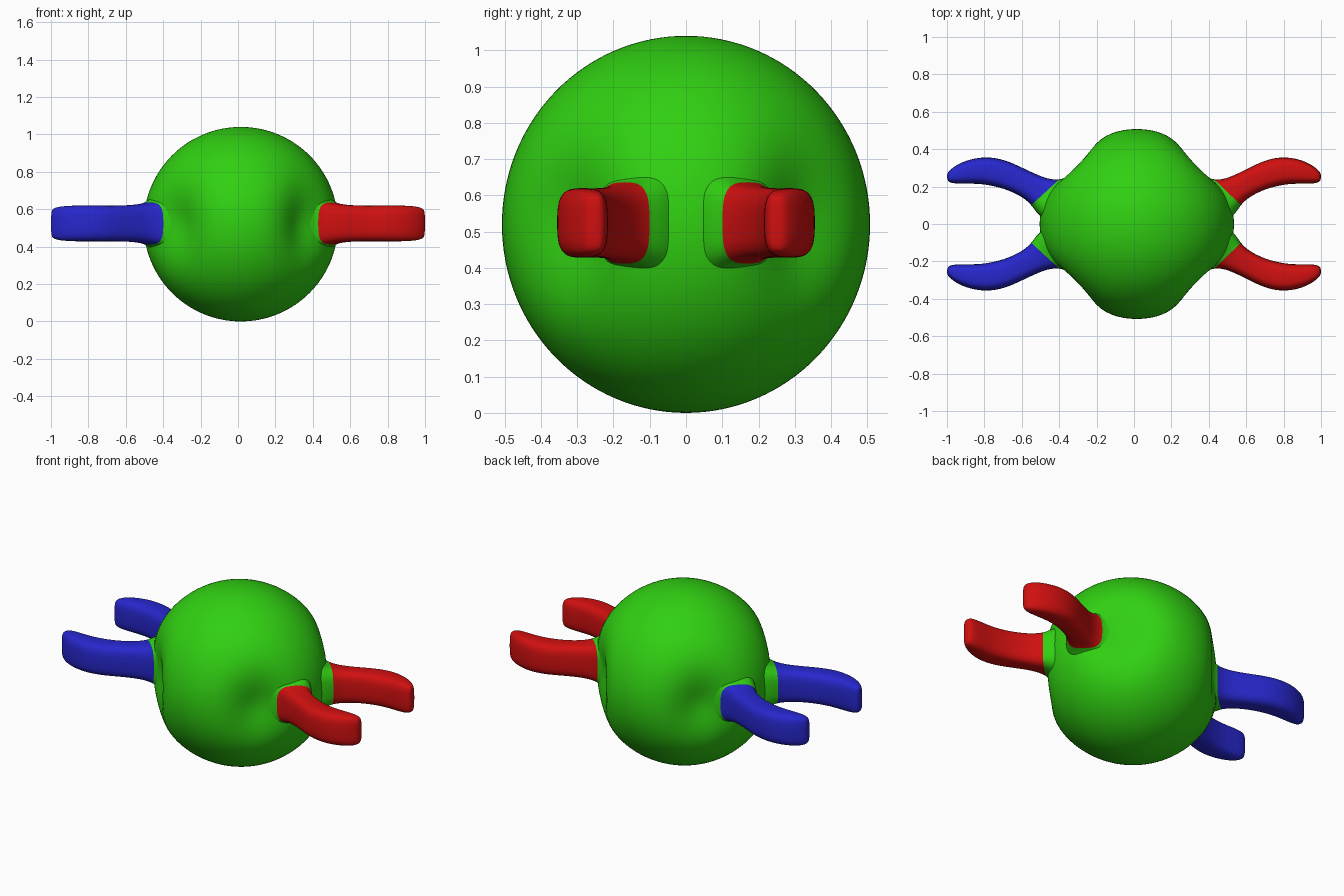
import bpy, bmesh
from math import sin, cos, pi, exp, atan2, asin, degrees, copysign
from mathutils import Vector

cube = bpy.data.objects.get("Cube")
if cube:
    bpy.data.objects.remove(cube)


def make_material(name, rgb):
    mat = bpy.data.materials.new(name)
    mat.use_nodes = True
    color = (*rgb, 1)
    mat.diffuse_color = color
    mat.node_tree.nodes["Principled BSDF"].inputs["Base Color"].default_value = color
    return mat


green = make_material("green", (0.03, 0.63, 0.006))
red = make_material("red", (0.63, 0.005, 0.005))
blue = make_material("blue", (0.02, 0.02, 0.61))

CENTER = Vector((0.015, 0, 0.52))


def finish(name, bm, materials):
    bmesh.ops.recalc_face_normals(bm, faces=bm.faces)
    for f in bm.faces:
        f.smooth = True
    mesh = bpy.data.meshes.new(name)
    bm.to_mesh(mesh)
    bm.free()
    obj = bpy.data.objects.new(name, mesh)
    bpy.context.collection.objects.link(obj)
    obj.location = CENTER
    for m in materials:
        mesh.materials.append(m)
    return obj


# Round body, pinched in beside the root of each limb
bm = bmesh.new()
bmesh.ops.create_uvsphere(bm, u_segments=96, v_segments=64, radius=1)
for v in bm.verts:
    azimuth = degrees(atan2(abs(v.co.y), abs(v.co.x)))
    latitude = degrees(asin(max(-1, min(1, v.co.z))))
    dent = 0.085 * exp(-((azimuth - 44) / 19) ** 2 - (latitude / 23) ** 2)
    v.co = Vector((v.co.x * 0.52, v.co.y * 0.508, v.co.z * 0.52)) - v.co * dent
finish("body", bm, [green])

# Limb sections: outer edge x, y, inner edge x, y, half height
SECTIONS = [
    (0.33, 0.27, 0.49, 0.02, 0.155),
    (0.38, 0.248, 0.535, 0.065, 0.126),
    (0.41, 0.238, 0.555, 0.10, 0.112),
    (0.46, 0.238, 0.59, 0.135, 0.104),
    (0.52, 0.26, 0.64, 0.165, 0.098),
    (0.60, 0.30, 0.70, 0.19, 0.096),
    (0.69, 0.345, 0.76, 0.205, 0.096),
    (0.785, 0.361, 0.82, 0.215, 0.097),
    (0.87, 0.347, 0.88, 0.215, 0.096),
    (0.935, 0.318, 0.94, 0.215, 0.092),
    (0.975, 0.285, 0.972, 0.222, 0.082),
    (0.986, 0.265, 0.984, 0.235, 0.065),
]
ROOT_ROWS = 2
SIDES = 24


def power(t):
    return copysign(abs(t) ** 0.62, t)


def limb(name, sx, sy, stretch, color):
    bm = bmesh.new()
    rings = []
    for ox, oy, ix, iy, half in SECTIONS:
        outer, inner = Vector((ox, oy, 0)), Vector((ix, iy, 0))
        mid, side = (outer + inner) / 2, (outer - inner) / 2
        ring = []
        for k in range(SIDES):
            a = 2 * pi * k / SIDES
            p = mid + side * power(cos(a))
            p.z = half * power(sin(a)) + 0.004
            p.x += stretch * max(0, p.x - 0.41)
            ring.append(bm.verts.new((p.x * sx, p.y * sy, p.z)))
        rings.append(ring)
    for row, (a, b) in enumerate(zip(rings, rings[1:])):
        for k in range(SIDES):
            n = (k + 1) % SIDES
            face = bm.faces.new((a[k], a[n], b[n], b[k]))
            face.material_index = 0 if row < ROOT_ROWS else 1
    tip = bm.faces.new(rings[-1])
    tip.material_index = 1
    obj = finish(name, bm, [green, color])
    sub = obj.modifiers.new("smooth", "SUBSURF")
    sub.levels = sub.render_levels = 2


# Two red limbs on the left, two blue ones on the right
for end, sy in (("front", -1), ("back", 1)):
    limb(end + "_left_limb", 1, sy, 0, red)
    limb(end + "_right_limb", -1, sy, 0.052, blue)
